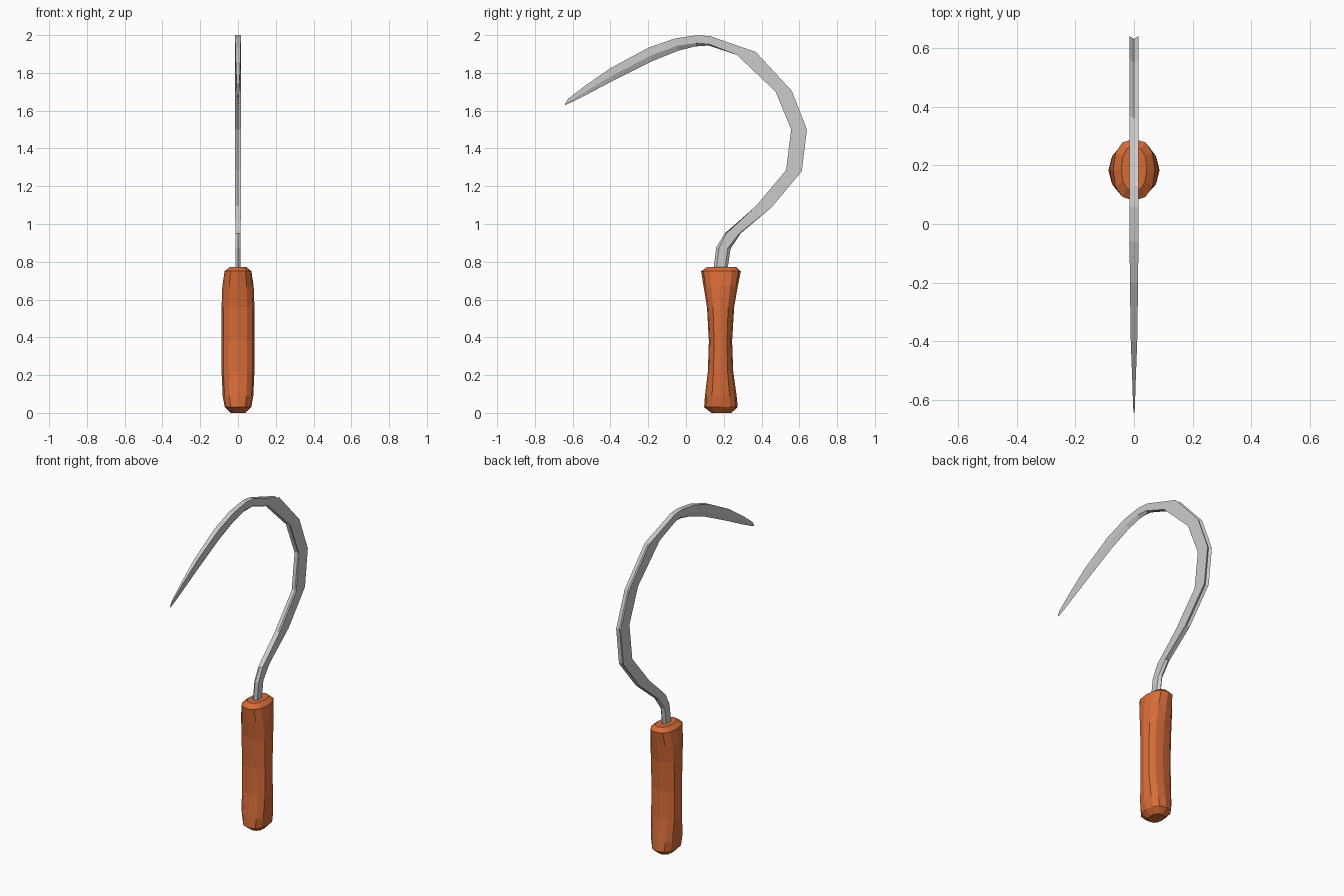
import bpy, bmesh, math


def loft(name, rings):
    """Skin a list of equal-length vertex rings and cap both ends."""
    bm = bmesh.new()
    loops = [[bm.verts.new(p) for p in ring] for ring in rings]
    n = len(loops[0])
    for a, b in zip(loops, loops[1:]):
        for i in range(n):
            j = (i + 1) % n
            bm.faces.new((a[i], a[j], b[j], b[i]))
    bm.faces.new(loops[0][::-1])
    bm.faces.new(loops[-1])
    bmesh.ops.recalc_face_normals(bm, faces=bm.faces)
    mesh = bpy.data.meshes.new(name)
    bm.to_mesh(mesh)
    bm.free()
    obj = bpy.data.objects.new(name, mesh)
    bpy.context.collection.objects.link(obj)
    return obj


# Handle: oval 12-sided grip, (z, y min, y max, x half width)
grip = [(0.0, 0.135, 0.24, 0.04), (0.03, 0.096, 0.274, 0.07),
        (0.09, 0.10, 0.268, 0.081), (0.22, 0.116, 0.25, 0.087),
        (0.38, 0.121, 0.244, 0.087), (0.56, 0.111, 0.255, 0.087),
        (0.67, 0.093, 0.274, 0.083), (0.75, 0.08, 0.29, 0.071),
        (0.772, 0.112, 0.265, 0.043)]


def oval(z, y0, y1, hx):
    cy, hy = (y0 + y1) / 2, (y1 - y0) / 2
    ring = []
    for i in range(12):
        c, s = math.cos(i * math.pi / 6), math.sin(i * math.pi / 6)
        # slightly squared oval
        ring.append((hx * math.copysign(abs(c) ** 0.85, c),
                     cy + hy * math.copysign(abs(s) ** 0.85, s), z))
    return ring


handle = loft("handle", [oval(*g) for g in grip])
wood = bpy.data.materials.new("orange_wood")
wood.diffuse_color = (0.68, 0.15, 0.04, 1)
handle.data.materials.append(wood)

# Blade: (outer y, z, inner y, z, half thickness, corner inset at each edge)
blade = [(0.222, 0.72, 0.148, 0.72, 0.014, 0.2),
         (0.223, 0.78, 0.148, 0.78, 0.014, 0.2),
         (0.236, 0.87, 0.16, 0.875, 0.014, 0.2),
         (0.29, 0.95, 0.205, 0.95, 0.014, 0.1),
         (0.455, 1.09, 0.37, 1.095, 0.015, 0),
         (0.613, 1.28, 0.53, 1.285, 0.015, 0),
         (0.64, 1.50, 0.557, 1.50, 0.015, 0),
         (0.56, 1.705, 0.475, 1.70, 0.015, 0),
         (0.37, 1.91, 0.27, 1.895, 0.015, 0),
         (0.13, 1.994, 0.12, 1.945, 0.015, 0.15),
         (0.06, 2.0, 0.05, 1.94, 0.015, 0.3),
         (-0.06, 1.982, -0.04, 1.918, 0.015, 0.4),
         (-0.20, 1.933, -0.18, 1.862, 0.014, 0.4),
         (-0.40, 1.825, -0.38, 1.762, 0.011, 0.4),
         (-0.53, 1.735, -0.52, 1.688, 0.006, 0.4),
         (-0.625, 1.662, -0.61, 1.643, 0.003, 0.4),
         (-0.642, 1.636, -0.64, 1.63, 0.001, 0.4)]


def section(oy, oz, iy, iz, t, inset):
    def at(x, f):
        return (x, oy + (iy - oy) * f, oz + (iz - oz) * f)
    stem = oz < 1
    back = inset if stem else 0.0          # rounded only on the stem
    groove = 0.12 if inset == 0 else 0.0   # shallow hollow along the spine
    return [at(-t, back), at(0, groove), at(t, back),
            at(t, 1 - inset), at(0, 1 - groove), at(-t, 1 - inset)]


loft("hooked_blade", [section(*b) for b in blade])
